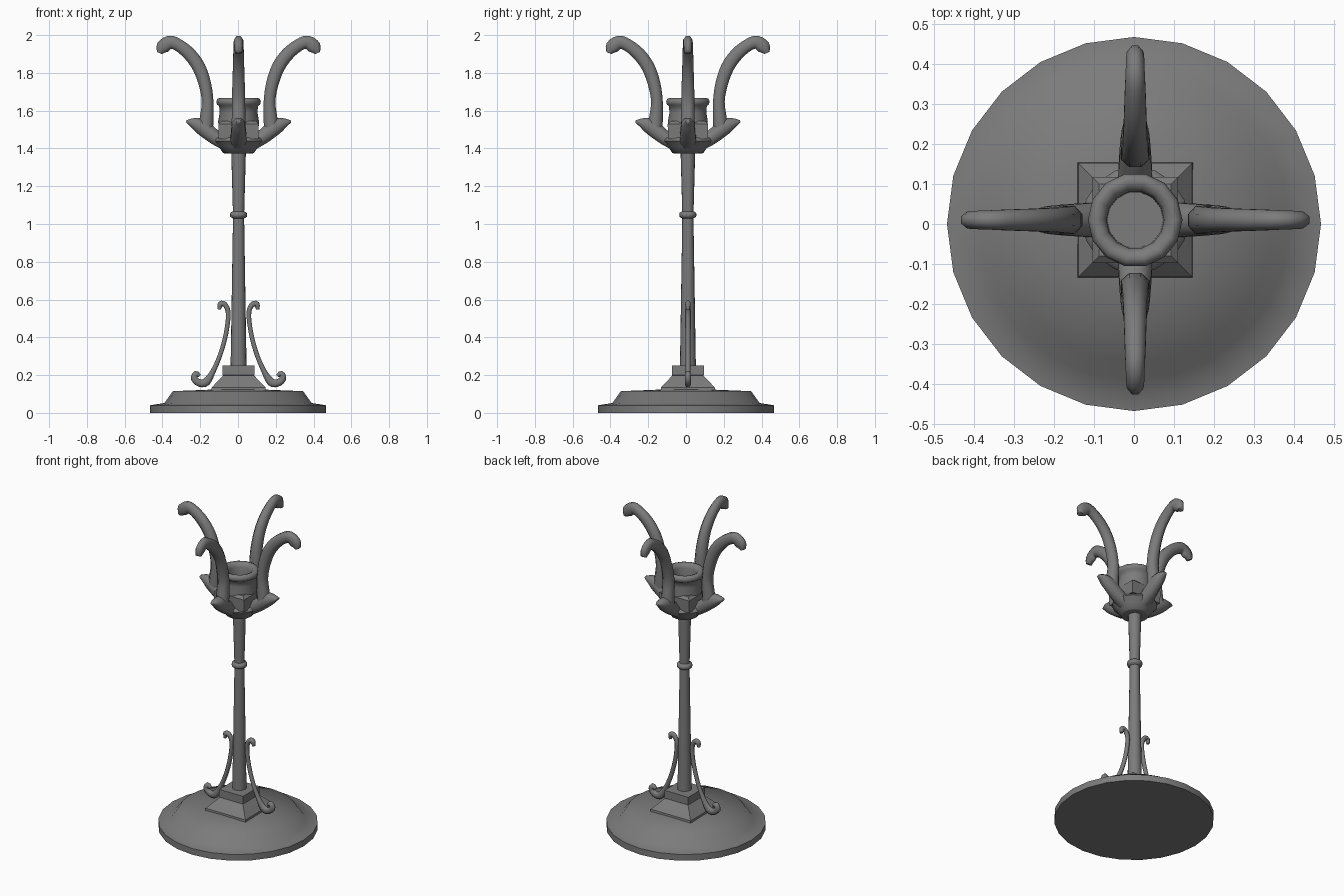
import bpy, bmesh, math
from mathutils import Vector, Matrix

if "Cube" in bpy.data.objects:
    bpy.data.objects.remove(bpy.data.objects["Cube"], do_unlink=True)

CENTRE = Vector((0.003, 0.01, 0))

metal = bpy.data.materials.new("grey metal")
metal.use_nodes = True
metal.diffuse_color = (0.2, 0.2, 0.2, 1)
metal.node_tree.nodes["Principled BSDF"].inputs["Base Color"].default_value = (0.2, 0.2, 0.2, 1)


def finish(bm, name, angle=50, location=CENTRE):
    bmesh.ops.recalc_face_normals(bm, faces=bm.faces)
    mesh = bpy.data.meshes.new(name)
    bm.to_mesh(mesh)
    bm.free()
    mesh.materials.append(metal)
    obj = bpy.data.objects.new(name, mesh)
    obj.location = location
    bpy.context.collection.objects.link(obj)
    bpy.ops.object.select_all(action='DESELECT')
    obj.select_set(True)
    bpy.context.view_layer.objects.active = obj
    bpy.ops.object.shade_smooth_by_angle(angle=math.radians(angle))
    return obj


def skin(bm, rings):
    """Join vertex rings with quads and cap both ends."""
    rings = [[bm.verts.new(p) for p in ring] for ring in rings]
    n = len(rings[0])
    for a, b in zip(rings, rings[1:]):
        for i in range(n):
            j = (i + 1) % n
            bm.faces.new((a[i], a[j], b[j], b[i]))
    bm.faces.new(rings[0])
    bm.faces.new(rings[-1])


def turned(name, profile, sides, angle=50, twist=0, location=CENTRE):
    """Stack rings of (radius, height)."""
    bm = bmesh.new()
    turns = [twist + math.tau * i / sides for i in range(sides)]
    skin(bm, [[(r * math.cos(t), r * math.sin(t), z) for t in turns] for r, z in profile])
    return finish(bm, name, angle, location)


def square(name, profile):
    return turned(name, [(h * math.sqrt(2), z) for h, z in profile], 4, 25, math.pi / 4)


def spline(points, steps=3):
    pts = [Vector(p) for p in points]
    pts = [pts[0]] + pts + [pts[-1]]
    out = []
    for a, b, c, d in zip(pts, pts[1:], pts[2:], pts[3:]):
        for k in range(steps):
            t = k / steps
            out.append(b + (c - a) * t / 2 + (a * 2 - b * 5 + c * 4 - d) * t * t / 2
                       + (b * 3 - a - c * 3 + d) * t ** 3 / 2)
    return out + [pts[-1]]


def bracket(name, points, turn, sides=8):
    """Sweep an oval along (reach, height, half thickness, half width)."""
    path = spline(points)
    rings = []
    for i, p in enumerate(path):
        d = path[min(i + 1, len(path) - 1)] - path[max(i - 1, 0)]
        across = Vector((-d[1], 0, d[0])).normalized()
        ring = []
        for k in range(sides):
            t = math.tau * (k + 0.5) / sides
            ring.append(Vector((p[0], 0, p[1])) + across * max(p[2], 0.003) * 1.08 * math.cos(t)
                        + Vector((0, max(p[3], 0.003) * 1.08 * math.sin(t), 0)))
        rings.append(ring)
    bm = bmesh.new()
    skin(bm, rings)
    bmesh.ops.rotate(bm, verts=bm.verts, matrix=Matrix.Rotation(turn, 3, 'Z'))
    return finish(bm, name, 60)


# Round stepped base
turned("base", [(0.467, 0), (0.467, 0.04), (0.39, 0.052), (0.345, 0.115), (0.1, 0.125)],
       24, 80, location=(0, 0, 0))

# Square foot and collar under the stem
square("foot", [(0.145, 0.11), (0.142, 0.135), (0.085, 0.195), (0.06, 0.215)])
square("foot_collar", [(0.06, 0.185), (0.085, 0.2), (0.085, 0.25), (0.045, 0.252)])

# Tapered stem with a bead
turned("stem", [(0.043, 0.2), (0.03, 1.0), (0.03, 1.03), (0.043, 1.037), (0.046, 1.048),
                (0.043, 1.06), (0.03, 1.067), (0.039, 1.39)], 16)

# Bowl holding the arms
turned("bowl", [(0.07, 1.373), (0.082, 1.376), (0.105, 1.41), (0.133, 1.44),
                (0.125, 1.455), (0.08, 1.47)], 16)

# Candle socket on its square block
square("socket_block", [(0.105, 1.45), (0.107, 1.53), (0.09, 1.545)])
turned("socket", [(0.106, 1.5), (0.108, 1.545), (0.1, 1.59), (0.103, 1.625), (0.114, 1.632),
                  (0.118, 1.648), (0.112, 1.663), (0.098, 1.668), (0.08, 1.66),
                  (0.072, 1.64), (0.07, 1.55)], 14, 65)

# Four curved arms, each with a thorn at its root
ARM = [(0.175, 1.5, 0.04, 0.037), (0.168, 1.57, 0.036, 0.036), (0.164, 1.65, 0.031, 0.035),
       (0.178, 1.74, 0.033, 0.033), (0.21, 1.83, 0.035, 0.03), (0.26, 1.9, 0.035, 0.028),
       (0.32, 1.948, 0.033, 0.026), (0.365, 1.962, 0.035, 0.024), (0.402, 1.935, 0.036, 0.022),
       (0.418, 1.905, 0.014, 0.018)]
THORN = [(0.05, 1.41, 0.03, 0.045), (0.12, 1.455, 0.038, 0.042), (0.19, 1.51, 0.042, 0.037),
         (0.235, 1.533, 0.03, 0.03), (0.277, 1.543, 0.006, 0.012)]
for i, side in enumerate(("left", "back", "right", "front")):
    bracket(side + "_arm", ARM, i * math.pi / 2)
    bracket(side + "_arm_thorn", THORN, i * math.pi / 2)

# Two slim scrolls against the stem
SCROLL = [(0.205, 0.195, 0.008, 0.01), (0.225, 0.208, 0.016, 0.014), (0.234, 0.18, 0.018, 0.016),
          (0.205, 0.158, 0.02, 0.016), (0.17, 0.165, 0.022, 0.015), (0.135, 0.22, 0.014, 0.014),
          (0.1, 0.3, 0.012, 0.013), (0.073, 0.39, 0.012, 0.013), (0.057, 0.48, 0.012, 0.013),
          (0.056, 0.54, 0.013, 0.013), (0.074, 0.575, 0.014, 0.014), (0.096, 0.575, 0.016, 0.014),
          (0.102, 0.547, 0.008, 0.01)]
for side, turn in (("left", 0), ("right", math.pi)):
    bracket(side + "_scroll", SCROLL, turn)
